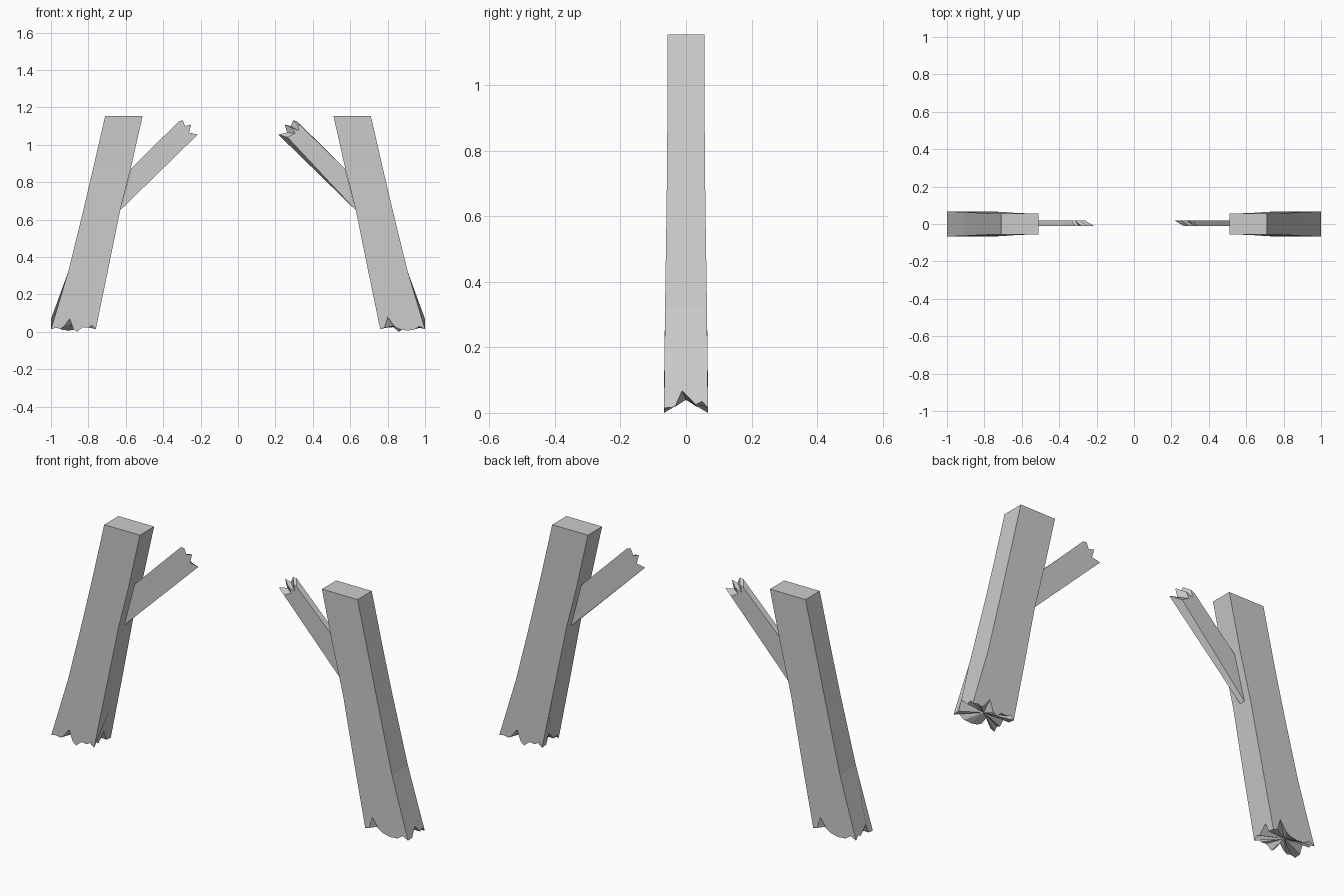
import bpy, bmesh

if "Cube" in bpy.data.objects:
    bpy.data.objects.remove(bpy.data.objects["Cube"])

# leg sections: z, inner x, outer x, half depth (distance from centre)
SECTIONS = [(1.155, .51, .71, .057), (.88, .572, .773, .057),
            (.65, .63, .827, .059), (.32, .697, .908, .064)]
# splintered foot edges: (distance from centre, z) and (y, z)
FOOT_A = [(.76, .015), (.78, .035), (.80, .022), (.83, .025), (.86, 0), (.88, .015),
          (.90, .07), (.93, .03), (.95, .015), (.97, .022), (1.0, .015)]
FOOT_B = [(.76, .015), (.783, .022), (.80, .08), (.835, .03), (.86, .015),
          (.90, .007), (.94, .01), (.97, .03), (1.0, .015)]
FOOT_SIDE = [(-.034, .018), (-.012, .068), (.03, .025), (.05, .035)]
FOOT_Y = .067

# brace outlines: shared root, then a splintered tip for each face
ROOT = [(.572, .872), (.63, .65)]
TIP_A = [(.215, 1.055), (.262, 1.065), (.25, 1.108), (.282, 1.10), (.295, 1.13), (.315, 1.127)]
TIP_B = [(.265, 1.04), (.305, 1.062), (.29, 1.09), (.325, 1.075), (.318, 1.11), (.335, 1.103)]


def finish(bm, name):
    bmesh.ops.recalc_face_normals(bm, faces=bm.faces)
    me = bpy.data.meshes.new(name)
    bm.to_mesh(me)
    bm.free()
    bpy.context.collection.objects.link(bpy.data.objects.new(name, me))


def leg(name, s, front, back):
    bm = bmesh.new()
    V = lambda x, y, z: bm.verts.new((s * x, y, z))
    rings = [[V(i, -d, z), V(o, -d, z), V(o, d, z), V(i, d, z)]
             for z, i, o, d in SECTIONS]
    bm.faces.new(rings[0])
    for a, b in zip(rings, rings[1:]):
        for k in range(4):
            n = (k + 1) % 4
            bm.faces.new((a[k], a[n], b[n], b[k]))
    # broken foot: four jagged edges sharing corners
    f = [V(x, -FOOT_Y, z) for x, z in front]
    b = [V(x, FOOT_Y, z) for x, z in reversed(back)]
    edges = [f,
             [f[-1]] + [V(1.0, y, z) for y, z in FOOT_SIDE] + [b[0]],
             b,
             [b[-1]] + [V(.76, -y, z) for y, z in FOOT_SIDE] + [f[0]]]
    r = rings[-1]
    for k, e in enumerate(edges):
        bm.faces.new([r[(k + 1) % 4], r[k]] + e)
    c = V(.88, 0, .04)
    for e in edges:
        for p, q in zip(e, e[1:]):
            bm.faces.new((p, q, c))
    finish(bm, name)


def brace(name, s, front, back):
    bm = bmesh.new()
    loops = [[bm.verts.new((s * x, y, z)) for x, z in ROOT + tip]
             for y, tip in ((-.01, front), (.02, back))]
    for l in loops:
        bm.faces.new(l)
    n = len(loops[0])
    for k in range(n):
        m = (k + 1) % n
        bm.faces.new((loops[0][k], loops[0][m], loops[1][m], loops[1][k]))
    finish(bm, name)


# left and right posts with their broken braces
leg("left_post", -1, FOOT_A, FOOT_B)
leg("right_post", 1, FOOT_B, FOOT_A)
brace("left_brace", -1, TIP_A, TIP_B)
brace("right_brace", 1, TIP_B, TIP_A)
